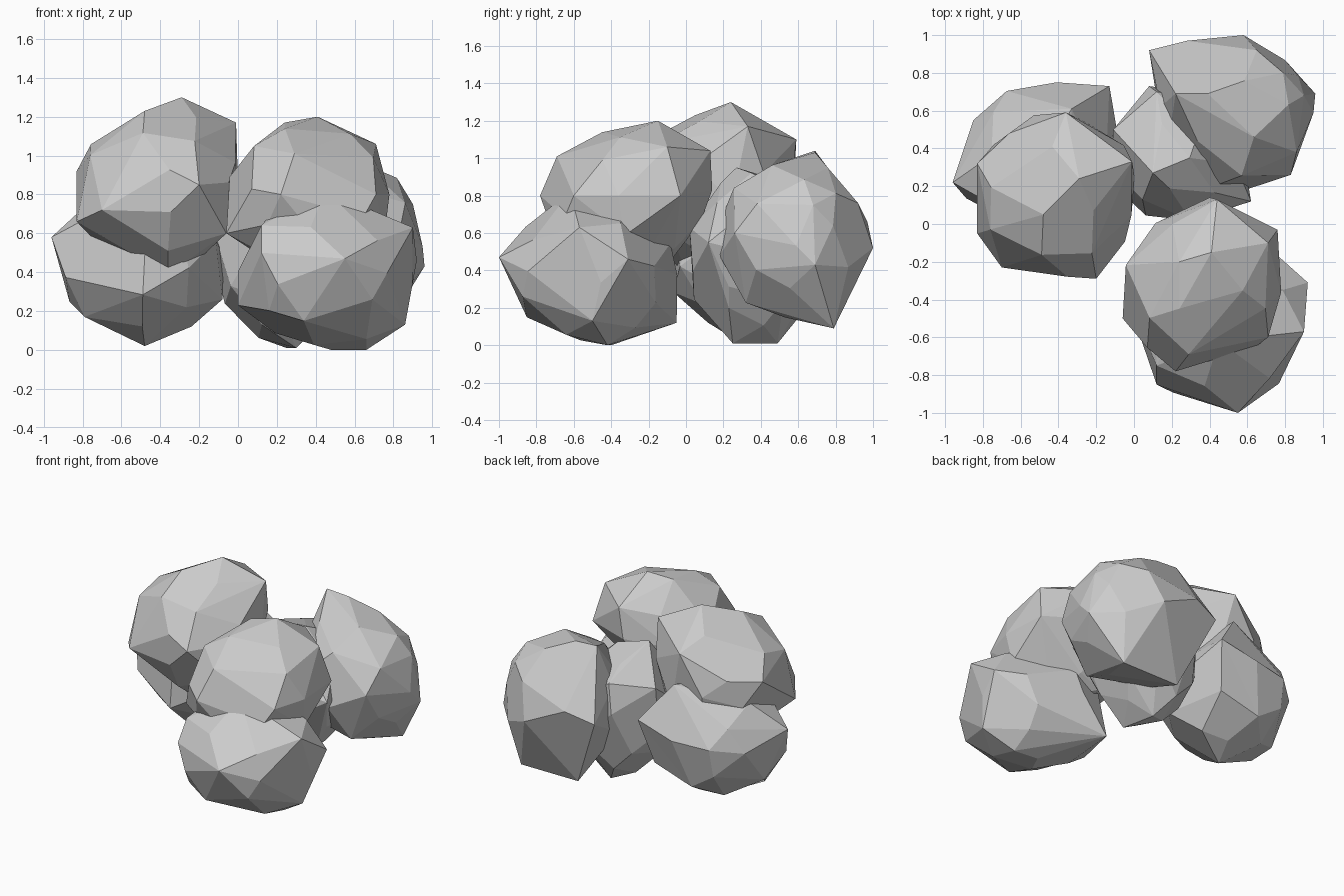
import bpy, bmesh, math, random
from mathutils import Vector


def boulder(name, lo, hi, corners, seed, count=32):
    """Faceted rock: hull of a jittered ellipsoid plus a few prominent corners."""
    rng = random.Random(seed)
    lo, hi = Vector(lo), Vector(hi)
    mid, half = (lo + hi) / 2, (hi - lo) / 2
    bm = bmesh.new()
    for c in corners:
        bm.verts.new(c)
    for i in range(count):
        z = 1 - 2 * (i + 0.5) / count
        a = i * 2.39996 + seed + rng.uniform(-0.25, 0.25)
        z = max(-0.98, min(0.98, z + rng.uniform(-0.05, 0.05)))
        r = math.sqrt(1 - z * z)
        d = Vector((r * math.cos(a), r * math.sin(a), z)) * rng.uniform(0.97, 1.03)
        p = mid + Vector([d[k] * half[k] for k in range(3)])
        p = Vector([max(lo[k], min(hi[k], p[k])) for k in range(3)])
        # skip points crowding a prominent corner
        if all((p - Vector(c)).length > 0.14 for c in corners):
            bm.verts.new(p)
    bmesh.ops.convex_hull(bm, input=bm.verts)
    loose = [v for v in bm.verts if not v.link_faces]
    bmesh.ops.delete(bm, geom=loose, context='VERTS')
    bmesh.ops.dissolve_limit(bm, angle_limit=math.radians(9),
                             verts=bm.verts, edges=bm.edges)
    bmesh.ops.recalc_face_normals(bm, faces=bm.faces)
    me = bpy.data.meshes.new(name)
    bm.to_mesh(me)
    bm.free()
    ob = bpy.data.objects.new(name, me)
    bpy.context.collection.objects.link(ob)
    return ob


# Left pair: one rock resting on another
boulder("left_upper_rock", (-0.84, -0.29, 0.40), (0.03, 0.60, 1.26),
        [(-0.29, 0.24, 1.30), (-0.01, 0.33, 1.17), (-0.83, 0.32, 0.92),
         (-0.83, -0.05, 0.66), (-0.70, -0.23, 0.72), (-0.20, -0.29, 0.85),
         (-0.36, 0.59, 1.10), (-0.36, -0.16, 0.51), (-0.06, -0.08, 0.60),
         (-0.36, 0.00, 0.39), (-0.48, 0.05, 1.23)], 1)
boulder("left_lower_rock", (-0.93, -0.10, 0.06), (-0.07, 0.74, 0.86),
        [(-0.96, 0.22, 0.58), (-0.79, 0.24, 0.17), (-0.48, 0.28, 0.02),
         (-0.85, 0.55, 0.50), (-0.41, 0.75, 0.55), (-0.13, 0.73, 0.62),
         (-0.33, 0.61, 0.88), (-0.66, 0.02, 0.50), (-0.08, 0.25, 0.26),
         (-0.20, 0.64, 0.30), (-0.24, 0.40, 0.12)], 2)

# Back right rock
boulder("back_right_rock", (0.10, 0.17, 0.11), (0.95, 0.98, 1.01),
        [(0.58, 1.00, 0.52), (0.08, 0.92, 0.60), (0.96, 0.69, 0.43),
         (0.83, 0.26, 0.60), (0.22, 0.69, 1.04), (0.39, 0.69, 1.03),
         (0.30, 0.79, 0.09), (0.75, 0.79, 0.09), (0.28, 0.97, 0.66),
         (0.90, 0.68, 0.75), (0.14, 0.62, 0.75), (0.65, 0.92, 0.76)], 3)

# Front right pair
boulder("right_upper_rock", (-0.07, -0.78, 0.36), (0.79, 0.10, 1.17),
        [(0.41, -0.15, 1.20), (0.24, -0.20, 1.17), (0.71, -0.10, 1.06),
         (0.22, -0.78, 0.80), (0.29, -0.69, 1.01), (0.44, 0.13, 1.04),
         (0.40, 0.14, 0.83), (0.76, -0.03, 0.80), (0.40, -0.06, 0.52),
         (-0.06, -0.50, 0.60), (0.71, -0.60, 0.80)], 4)
boulder("right_lower_rock", (0.00, -0.97, 0.01), (0.92, -0.04, 0.79),
        [(0.55, -1.00, 0.47), (0.45, -0.62, 0.82), (0.92, -0.31, 0.46),
         (0.90, -0.57, 0.63), (0.12, -0.85, 0.50), (0.00, -0.50, 0.23),
         (0.12, -0.75, 0.64), (0.19, -0.05, 0.12), (0.66, -0.42, 0.00),
         (0.48, -0.40, 0.00), (0.86, -0.50, 0.13)], 5)

# Middle rock wedged between the others
boulder("middle_rock", (-0.13, 0.00, 0.03), (0.58, 0.72, 0.93),
        [(0.08, 0.73, 0.60), (0.10, 0.27, 0.95), (0.30, 0.25, 0.01),
         (0.25, 0.49, 0.01), (0.62, 0.12, 0.55), (0.34, 0.48, 0.86),
         (-0.11, 0.50, 0.75), (0.12, 0.70, 0.80)], 6)
